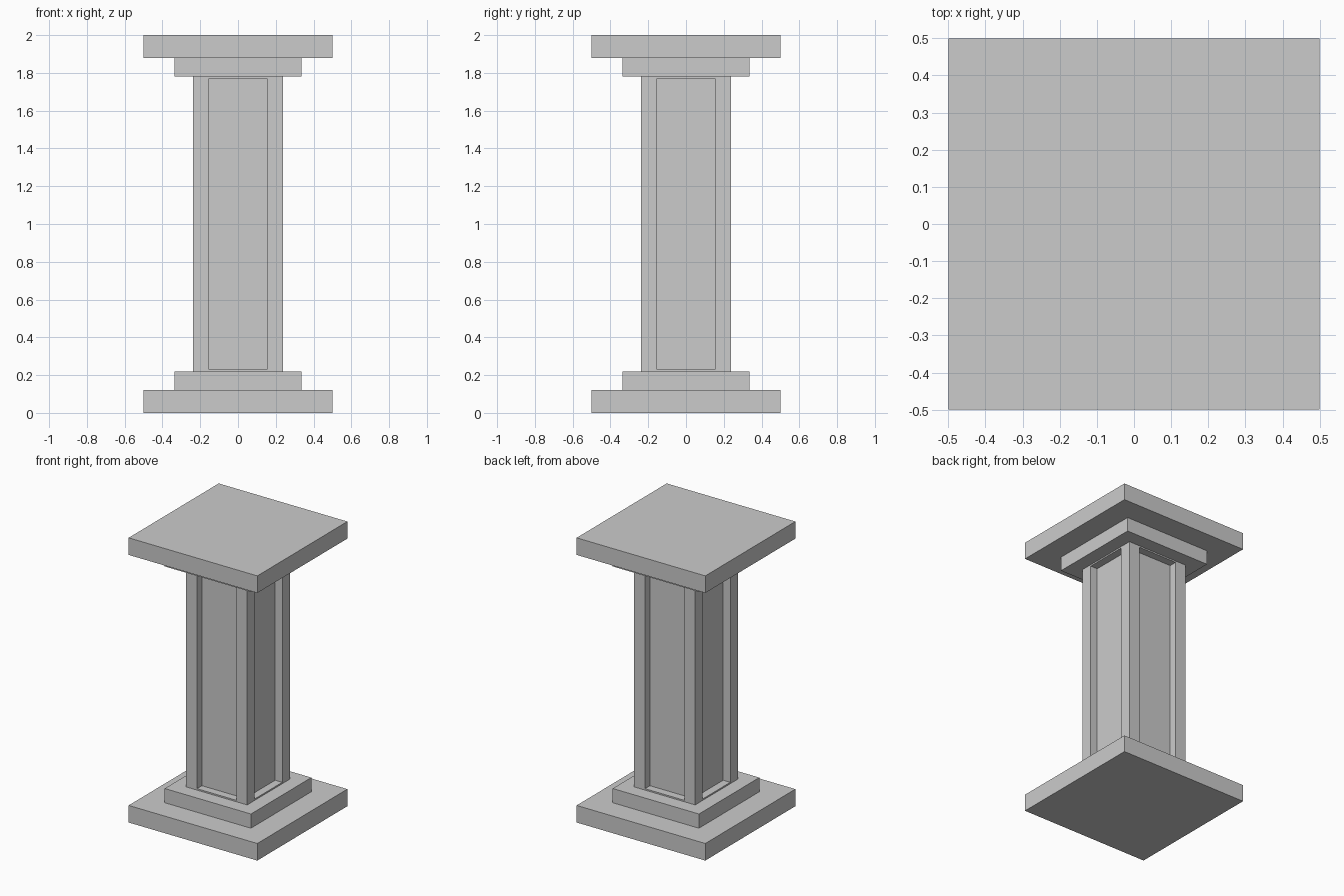
import bpy, bmesh
from mathutils import Vector

if "Cube" in bpy.data.objects:
    bpy.data.objects.remove(bpy.data.objects["Cube"])


def box_bmesh(half, z0, z1):
    bm = bmesh.new()
    bmesh.ops.create_cube(bm, size=1)
    for v in bm.verts:
        v.co = Vector((v.co.x * 2 * half, v.co.y * 2 * half, z0 if v.co.z < 0 else z1))
    bm.normal_update()
    return bm


def finish(bm, name):
    mesh = bpy.data.meshes.new(name)
    bm.to_mesh(mesh)
    bm.free()
    obj = bpy.data.objects.new(name, mesh)
    bpy.context.collection.objects.link(obj)
    return obj


# Square slabs of base and capital, mirrored about mid height
for name, half, z0, z1 in (("plinth", 0.5, 0.0, 0.12), ("step", 0.335, 0.12, 0.22)):
    finish(box_bmesh(half, z0, z1), "base_" + name)
    finish(box_bmesh(half, 2 - z1, 2 - z0), "capital_" + name)

# Shaft with a recessed panel on each of the four sides
HALF, PANEL, DEPTH = 0.237, 0.118, 0.055
bm = box_bmesh(HALF, 0.22, 1.78)
sides = [f for f in bm.faces if abs(f.normal.z) < 0.5]
bmesh.ops.inset_individual(bm, faces=sides, thickness=HALF - PANEL)
for f in sides:
    for v in f.verts:
        v.co.z = 0.23 if v.co.z < 1 else 1.77
bm.normal_update()
panels = bmesh.ops.extrude_discrete_faces(bm, faces=sides)["faces"]
bm.normal_update()
for f in panels:
    bmesh.ops.translate(bm, verts=f.verts[:], vec=-DEPTH * f.normal)
bmesh.ops.recalc_face_normals(bm, faces=bm.faces[:])
finish(bm, "shaft")
